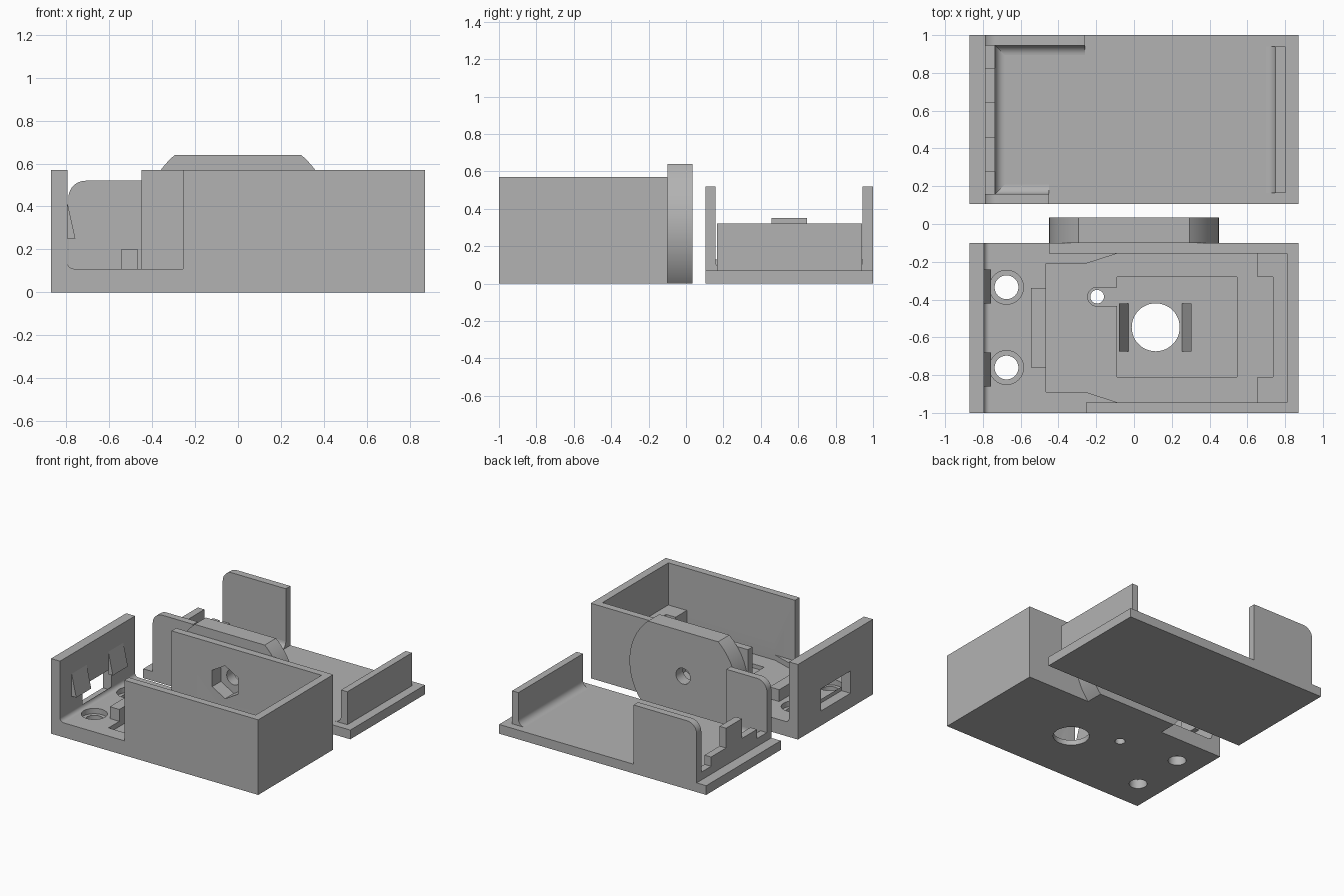
import bpy, bmesh, math

cube = bpy.data.objects.get("Cube")
if cube:
    bpy.data.objects.remove(cube, do_unlink=True)

grey = bpy.data.materials.new("plain grey")
grey.use_nodes = True
COLOUR = (0.45, 0.45, 0.45, 1)
grey.diffuse_color = COLOUR
grey.node_tree.nodes["Principled BSDF"].inputs["Base Color"].default_value = COLOUR


def prism(name, pts, axis, lo, hi):
    """Extrude a 2D outline along an axis; the outline uses the other two axes in order."""
    place = {"x": lambda a, b, h: (h, a, b),
             "y": lambda a, b, h: (a, h, b),
             "z": lambda a, b, h: (a, b, h)}[axis]
    bm = bmesh.new()
    low = [bm.verts.new(place(a, b, lo)) for a, b in pts]
    high = [bm.verts.new(place(a, b, hi)) for a, b in pts]
    bm.faces.new(low)
    bm.faces.new(high)
    n = len(pts)
    for i in range(n):
        j = (i + 1) % n
        bm.faces.new((low[i], low[j], high[j], high[i]))
    bmesh.ops.recalc_face_normals(bm, faces=bm.faces)
    mesh = bpy.data.meshes.new(name)
    bm.to_mesh(mesh)
    bm.free()
    mesh.materials.append(grey)
    obj = bpy.data.objects.new(name, mesh)
    bpy.context.collection.objects.link(obj)
    return obj


def box(name, x0, x1, y0, y1, z0, z1):
    return prism(name, [(x0, y0), (x1, y0), (x1, y1), (x0, y1)], "z", z0, z1)


def ring(cx, cy, r, n=48, turn=0.0):
    return [(cx + r * math.cos(turn + 2 * math.pi * i / n),
             cy + r * math.sin(turn + 2 * math.pi * i / n)) for i in range(n)]


def activate(obj):
    bpy.ops.object.select_all(action="DESELECT")
    obj.select_set(True)
    bpy.context.view_layer.objects.active = obj


def cut(target, cutter):
    mod = target.modifiers.new("cut", "BOOLEAN")
    mod.operation, mod.solver, mod.object = "DIFFERENCE", "EXACT", cutter
    activate(target)
    bpy.ops.object.modifier_apply(modifier=mod.name)
    bpy.data.objects.remove(cutter, do_unlink=True)


def smooth(obj):
    activate(obj)
    bpy.ops.object.shade_smooth_by_angle(angle=math.radians(30))


def fillet(name, a, b, sa, axis, lo, hi, r=0.05):
    """Concave strip in the corner (a, b), opening toward sa and upward."""
    pts = [(a, b)]
    for i in range(9):
        t = math.pi / 2 * i / 8
        pts.append((a + sa * r * (1 - math.cos(t)), b + r * (1 - math.sin(t))))
    smooth(prism(name, pts, axis, lo, hi))


# Case: outer block, cavity and the two open sides
case = box("case", -.87, .87, -1, -.10, 0, .57)
cut(case, box("cavity", -.795, .81, -.945, -.155, .11, .7))
cut(case, box("front_opening", -.795, -.255, -1.1, -.9, .11, .7))
cut(case, box("back_opening", -.795, -.45, -.2, 0, .11, .7))

# Recessed floor pockets
half = [(-.465, .34), (-.255, .34), (-.085, .395), (.81, .395)]
MID = -.55
outline = [(x, MID + d) for x, d in half] + [(x, MID - d) for x, d in reversed(half)]
cut(case, prism("pocket", outline, "z", .07, .2))
cut(case, box("inner_pocket", -.09, .545, -.81, -.28, .04, .2))
cut(case, box("wire_channel", -.195, -.08, -.435, -.335, .04, .2))
cut(case, prism("wire_channel_end", ring(-.195, -.385, .05), "z", .04, .2))
cut(case, prism("wire_hole", ring(-.195, -.385, .036), "z", -.1, .2))
cut(case, prism("main_hole", ring(.115, -.547, .127), "z", -.1, .2))

# Counterbored screw holes
for y in (-.335, -.76):
    cut(case, prism("counterbore", ring(-.675, y, .09), "z", .07, .2))
    cut(case, prism("screw_hole", ring(-.675, y, .063), "z", -.1, .2))

# Window in the end wall and hexagonal nut trap in the back wall
cut(case, box("window", -1, -.75, -.73, -.38, .111, .28))
cut(case, prism("nut_trap", ring(0, .30, .125, 6, math.pi / 6), "y", -.3, -.05))
smooth(case)

# Fittings inside the case
fillet("case_floor_fillet", -.795, .11, 1, "y", -1, -.10, .03)
for side, y in (("front", -.86), ("back", -.42)):
    prism(side + "_wall_catch", [(-.80, .25), (-.757, .25), (-.795, .42), (-.80, .42)],
          "y", y, y + .18)
box("board_stop", -.545, -.465, -.76, -.34, .10, .20)
shelf = [(.655, -.945), (.81, -.945), (.81, -.155), (.655, -.155),
         (.655, -.28), (.735, -.28), (.735, -.81), (.655, -.81)]
prism("end_shelf", shelf, "z", .06, .25)
for side, outer, inner in (("right", -.08, -.028), ("left", .305, .253)):
    prism(side + "_holder_wedge", [(outer, .035), (inner, .035), (outer, .26)],
          "y", -.675, -.42)

# Round mounting plate, trimmed flat at top and bottom
plate = prism("mounting_plate", ring(0, .30, .45, 96), "y", -.10, .035)
cut(plate, box("top_trim", -1, 1, -1, 1, .64, 1))
cut(plate, box("bottom_trim", -1, 1, -1, 1, -1, 0))
cut(plate, prism("plate_nut_trap", ring(0, .30, .125, 6, math.pi / 6), "y", -.3, -.05))
cut(plate, prism("bolt_hole", ring(0, .30, .06), "y", -.3, .3))
smooth(plate)

# Lid base with end wall
BASE = .07
box("lid_base", -.87, .87, .105, 1, 0, BASE)
box("lid_end_wall", .75, .803, .165, .94, BASE, .32)
fillet("lid_end_fillet", .75, BASE, -1, "y", .165, .94)

# Side tabs with one rounded top corner
for side, y0, y1, end in (("front", .105, .158, -.45), ("back", .945, 1, -.26)):
    arc = [(-.71 - .08 * math.sin(math.pi / 2 * i / 10),
            .44 + .08 * math.cos(math.pi / 2 * i / 10)) for i in range(11)]
    tab = prism(side + "_tab", [(end, BASE), (end, .52)] + arc + [(-.79, BASE)], "y", y0, y1)
    smooth(tab)
fillet("front_tab_fillet", .158, BASE, 1, "x", -.79, -.45)
fillet("back_tab_fillet", .945, BASE, -1, "x", -.79, -.26)

# Stepped strip between the tabs
steps = [(.395, .13), (.275, .13), (.275, .20), (.095, .20), (.095, .35)]
C = .552
strip = [(C - d, z) for d, z in steps] + [(C + d, z) for d, z in reversed(steps)]
prism("stepped_strip", [(C - .395, BASE)] + strip + [(C + .395, BASE)], "x", -.79, -.735)
fillet("strip_fillet", -.735, BASE, 1, "y", .158, .945)
